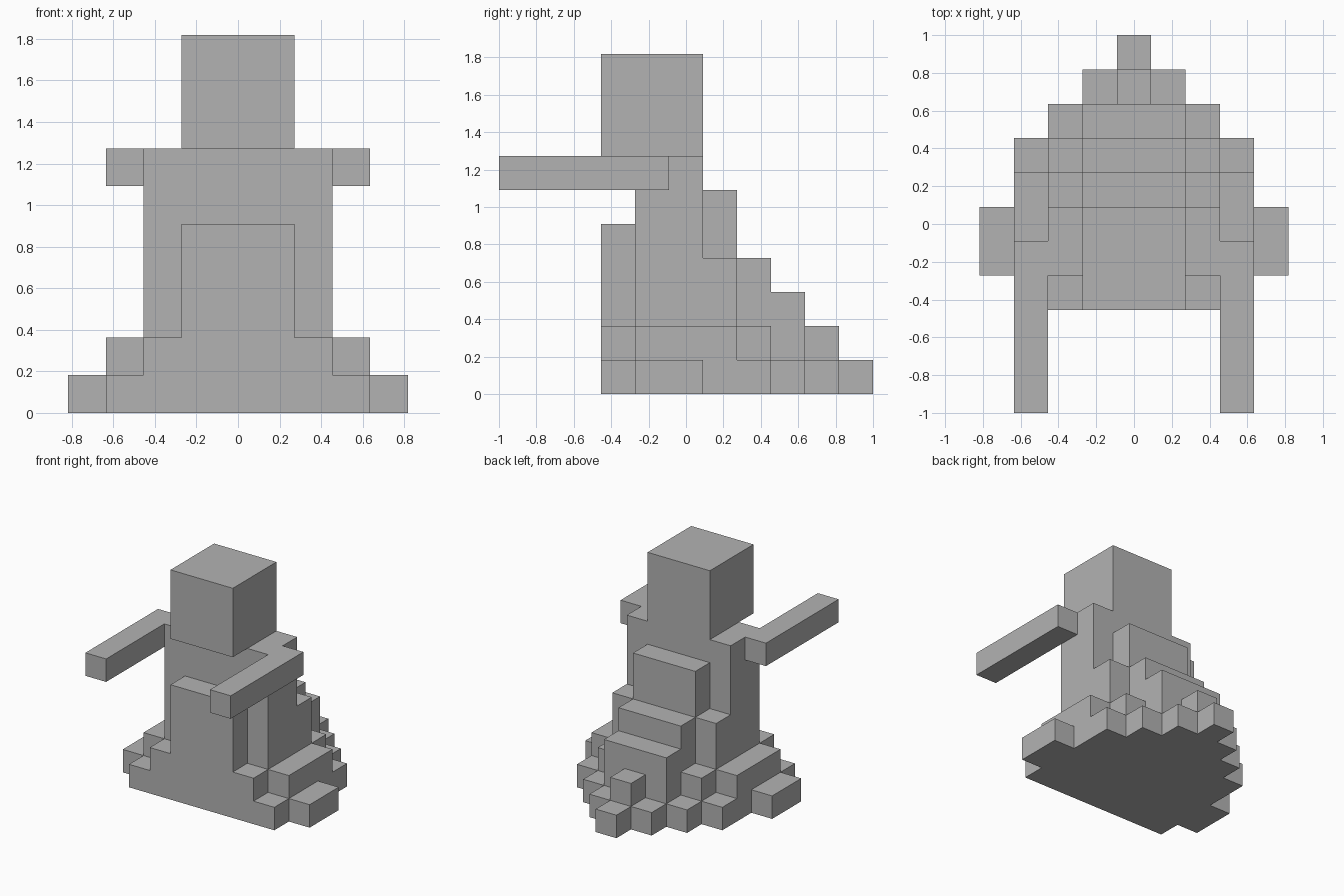
import bpy
import bmesh

cube = bpy.data.objects.get("Cube")
if cube:
    bpy.data.objects.remove(cube, do_unlink=True)

U = 2 / 11  # one block

stone = bpy.data.materials.new("plain_grey")
stone.use_nodes = True
grey = (0.45, 0.45, 0.45, 1)
stone.diffuse_color = grey
stone.node_tree.nodes["Principled BSDF"].inputs["Base Color"].default_value = grey


def slab(name, z0, z1, front, rows, x=0):
    """Extrude a symmetric stepped footprint; rows are (back y, half width) in blocks."""
    side = []
    y = front
    for back, half in rows:
        side += [(half, y), (half, back)]
        y = back
    outline = side + [(-h, v) for h, v in reversed(side)]
    bm = bmesh.new()
    base = bm.faces.new([bm.verts.new(((x + h) * U, v * U, z0 * U)) for h, v in outline])
    top = bmesh.ops.extrude_face_region(bm, geom=[base])["geom"]
    verts = [g for g in top if isinstance(g, bmesh.types.BMVert)]
    bmesh.ops.translate(bm, verts=verts, vec=(0, 0, (z1 - z0) * U))
    bmesh.ops.recalc_face_normals(bm, faces=bm.faces)
    mesh = bpy.data.meshes.new(name)
    bm.to_mesh(mesh)
    bm.free()
    mesh.materials.append(stone)
    obj = bpy.data.objects.new(name, mesh)
    bpy.context.collection.objects.link(obj)
    return obj


# Spreading skirt, with a stepped train behind
slab("skirt_hem", 0, 1, -2.5,
     [(-1.5, 3.5), (0.5, 4.5), (2.5, 3.5), (3.5, 2.5), (4.5, 1.5), (5.5, 0.5)])
slab("skirt_lower", 1, 2, -2.5,
     [(-1.5, 2.5), (1.5, 3.5), (2.5, 2.5), (3.5, 1.5), (4.5, 0.5)])
slab("skirt_middle", 2, 3, -2.5, [(-1.5, 1.5), (1.5, 2.5), (3.5, 1.5)])
slab("skirt_upper", 3, 4, -2.5, [(-1.5, 1.5), (1.5, 2.5), (2.5, 1.5)])

# Torso narrowing upward
slab("waist", 4, 5, -2.5, [(-1.5, 1.5), (0.5, 2.5), (1.5, 1.5)])
slab("chest", 5, 6, -1.5, [(0.5, 2.5), (1.5, 1.5)])
slab("shoulders", 6, 7, -1.5, [(0.5, 2.5)])

# Head and outstretched arms
slab("head", 7, 10, -2.5, [(0.5, 1.5)])
for name, sign in (("left_arm", 1), ("right_arm", -1)):
    slab(name, 6, 7, -5.5, [(-0.5, 0.5)], x=3 * sign)
